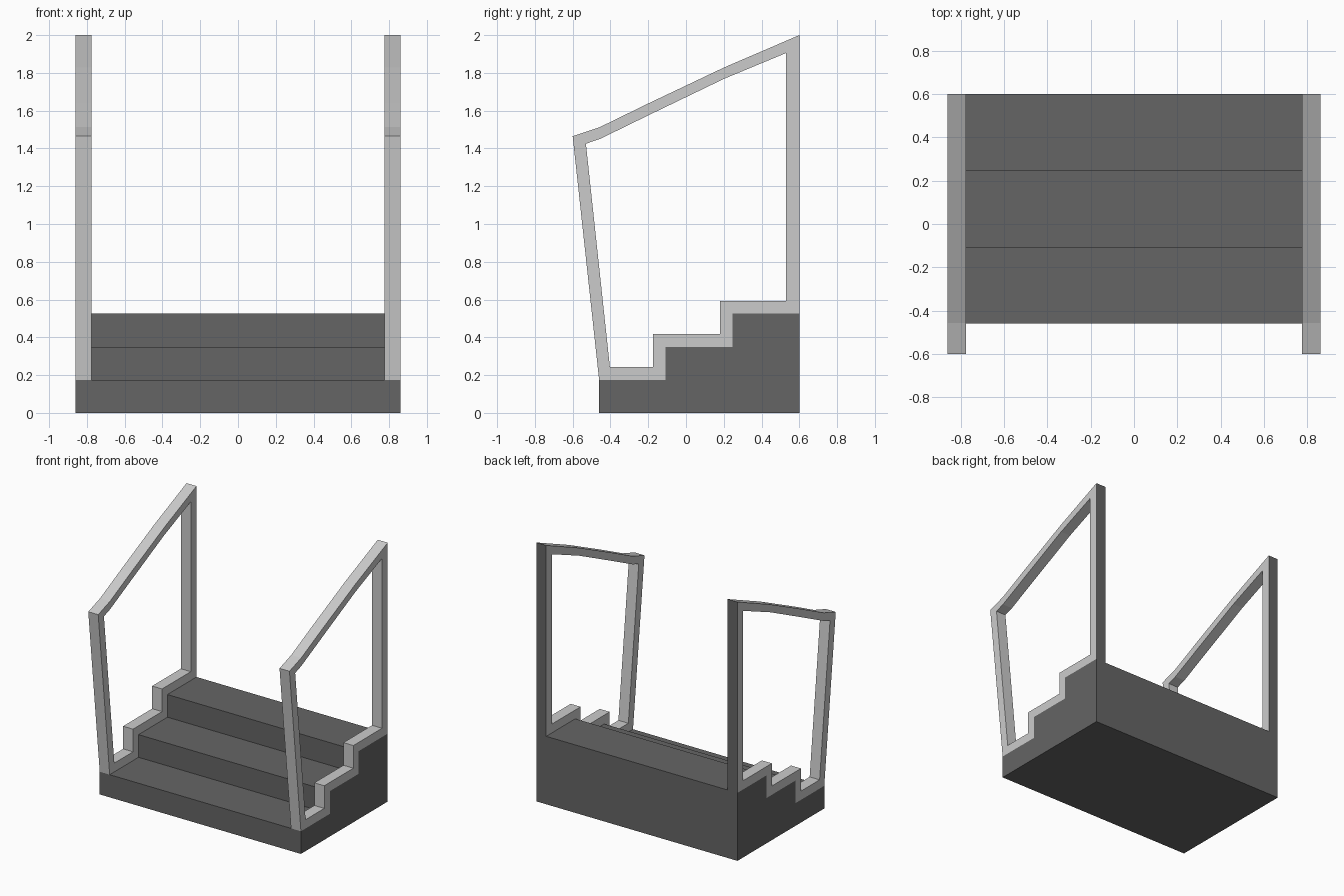
import bpy, bmesh

if "Cube" in bpy.data.objects:
    bpy.data.objects.remove(bpy.data.objects["Cube"])

HALF_W, RAIL_IN = 0.86, 0.775


def material(name, grey):
    mat = bpy.data.materials.new(name)
    mat.diffuse_color = (grey, grey, grey, 1)
    mat.use_nodes = True
    mat.node_tree.nodes["Principled BSDF"].inputs["Base Color"].default_value = mat.diffuse_color
    return mat


dark = material("dark_grey", 0.13)
light = material("light_grey", 0.56)


def make_object(name, bm, *mats):
    bmesh.ops.recalc_face_normals(bm, faces=bm.faces[:])
    mesh = bpy.data.meshes.new(name)
    bm.to_mesh(mesh)
    bm.free()
    for mat in mats:
        mesh.materials.append(mat)
    obj = bpy.data.objects.new(name, mesh)
    bpy.context.collection.objects.link(obj)
    return obj


def extrude_x(bm, faces, distance):
    ext = bmesh.ops.extrude_face_region(bm, geom=faces)
    verts = [g for g in ext["geom"] if isinstance(g, bmesh.types.BMVert)]
    bmesh.ops.translate(bm, verts=verts, vec=(distance, 0, 0))


# Stair line shared by the steps and the rail frames (y, z)
stairs = [(-0.46, 0.175), (-0.108, 0.175), (-0.108, 0.35),
          (0.245, 0.35), (0.245, 0.525), (0.6, 0.525)]

# Solid three-step block
bm = bmesh.new()
outline = [(-0.46, 0)] + stairs + [(0.6, 0)]
face = bm.faces.new([bm.verts.new((-HALF_W, y, z)) for y, z in outline])
extrude_x(bm, [face], 2 * HALF_W)
make_object("steps", bm, dark)

# Closed handrail frame: stepped foot, back post, bent top rail, leaning front post
outer = stairs + [(0.6, 2.0), (0.2, 1.828), (-0.2, 1.638), (-0.456, 1.513), (-0.6, 1.465)]
inner = [(-0.403, 0.243), (-0.175, 0.243), (-0.175, 0.418), (0.18, 0.418),
         (0.18, 0.593), (0.53, 0.593), (0.53, 1.905), (0.2, 1.768),
         (-0.2, 1.575), (-0.456, 1.45), (-0.53, 1.425)]
bm = bmesh.new()
vo = [bm.verts.new((RAIL_IN, y, z)) for y, z in outer]
vi = [bm.verts.new((RAIL_IN, y, z)) for y, z in inner]
n = len(vo)
ring = [bm.faces.new((vo[i], vo[(i + 1) % n], vi[(i + 1) % n], vi[i])) for i in range(n)]
extrude_x(bm, ring, HALF_W - RAIL_IN)
# The back of the post is dark like the steps
for f in bm.faces:
    if all(v.co.y > 0.59 for v in f.verts):
        f.material_index = 1
rail = make_object("handrail_frames", bm, light, dark)
rail.modifiers.new("both_sides", "MIRROR").use_axis[0] = True
